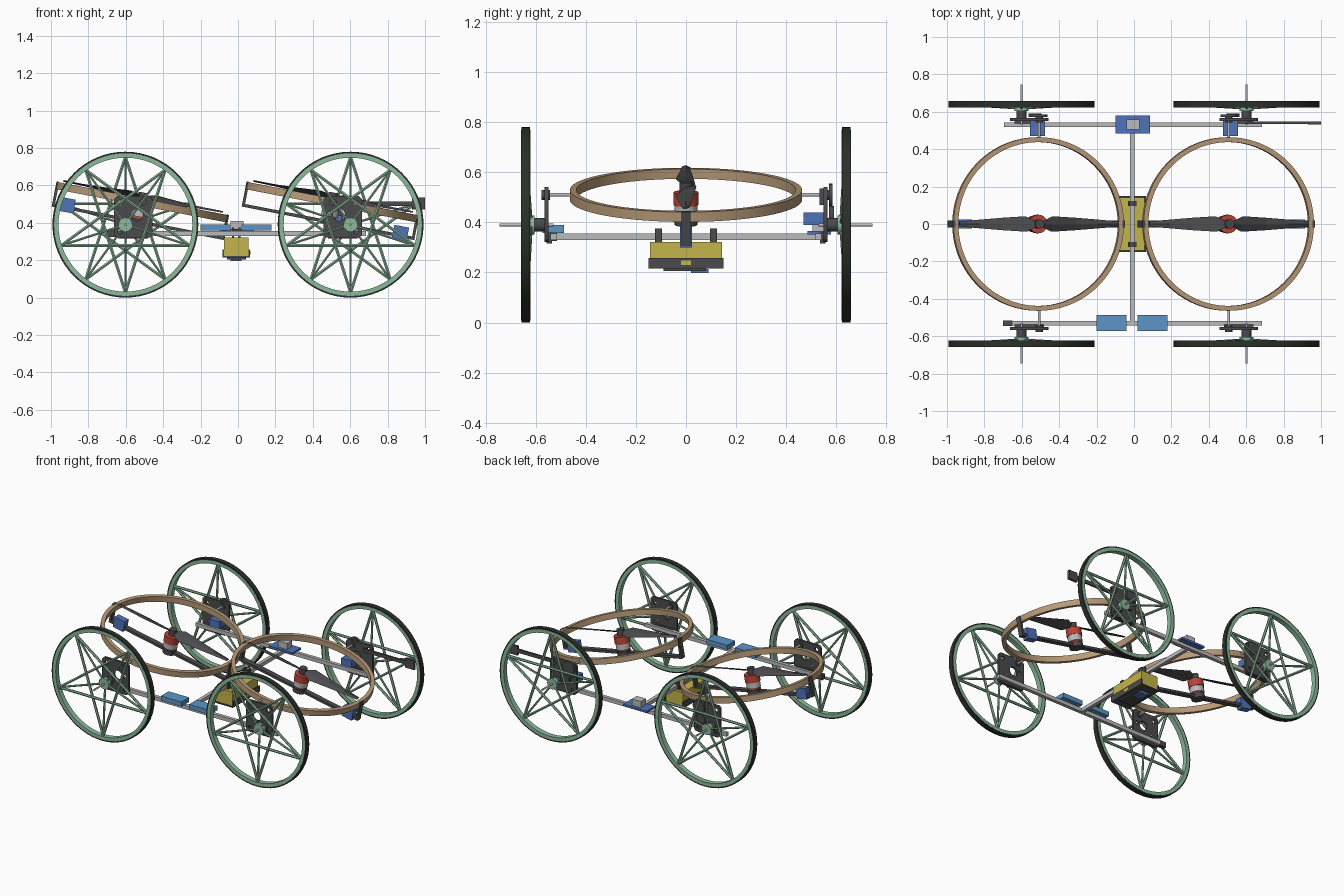
import bpy, bmesh
from math import pi, sin, cos, radians
from mathutils import Matrix, Vector

cube = bpy.data.objects.get("Cube")
if cube:
    bpy.data.objects.remove(cube)


def material(name, r, g, b):
    m = bpy.data.materials.new(name)
    m.use_nodes = True
    m.diffuse_color = (r, g, b, 1)
    m.node_tree.nodes["Principled BSDF"].inputs["Base Color"].default_value = (r, g, b, 1)
    return m


GREEN = material("pale green", 0.27, 0.49, 0.33)
TYRE = material("black rubber", 0.025, 0.03, 0.025)
DARK = material("dark grey", 0.07, 0.07, 0.075)
TAN = material("tan wood", 0.48, 0.33, 0.19)
SILVER = material("light grey", 0.5, 0.5, 0.51)
YELLOW = material("yellow", 0.56, 0.46, 0.07)
RED = material("red", 0.5, 0.06, 0.04)
BLUE = material("blue", 0.08, 0.17, 0.48)
SKY = material("sky blue", 0.11, 0.3, 0.57)
I = Matrix()


def finish(name, bm, mat, M=I, smooth=False):
    bmesh.ops.recalc_face_normals(bm, faces=bm.faces)
    me = bpy.data.meshes.new(name)
    bm.to_mesh(me)
    bm.free()
    me.materials.append(mat)
    ob = bpy.data.objects.new(name, me)
    ob.matrix_world = M
    bpy.context.collection.objects.link(ob)
    if smooth:
        bpy.ops.object.select_all(action='DESELECT')
        ob.select_set(True)
        bpy.context.view_layer.objects.active = ob
        bpy.ops.object.shade_smooth_by_angle(angle=radians(35))
    return ob


def box(name, x, y, z, mat, M=I):
    """Box from three (low, high) ranges."""
    bm = bmesh.new()
    bmesh.ops.create_cube(bm, size=1)
    for v in bm.verts:
        v.co = [(r[0] + r[1]) / 2 + c * (r[1] - r[0]) for r, c in zip((x, y, z), v.co)]
    return finish(name, bm, mat, M)


def add_rod(bm, p, q, r, sides=8):
    p, q = Vector(p), Vector(q)
    T = Matrix.Translation((p + q) / 2) @ (q - p).to_track_quat('Z', 'Y').to_matrix().to_4x4()
    bmesh.ops.create_cone(bm, cap_ends=True, segments=sides, radius1=r, radius2=r,
                          depth=(q - p).length, matrix=T)


def rod(name, p, q, r, mat, M=I, sides=16):
    bm = bmesh.new()
    add_rod(bm, p, q, r, sides)
    return finish(name, bm, mat, M, True)


def hoop(name, r0, r1, half, mat, M, n=64):
    """Ring with a rectangular section around local z."""
    bm = bmesh.new()
    loops = [[bm.verts.new((r * cos(2 * pi * i / n), r * sin(2 * pi * i / n), z)) for i in range(n)]
             for r, z in ((r0, -half), (r1, -half), (r1, half), (r0, half))]
    for a, b in zip(loops, loops[1:] + loops[:1]):
        for i in range(n):
            j = (i + 1) % n
            bm.faces.new((a[i], a[j], b[j], b[i]))
    return finish(name, bm, mat, M, True)


def plate(name, outline, holes, half, mat, M):
    """Flat sheet with round holes, turned into a mesh from a filled curve."""
    cu = bpy.data.curves.new(name, 'CURVE')
    cu.dimensions, cu.fill_mode, cu.extrude = '2D', 'BOTH', half
    rings = [outline] + [[(x + r * cos(k * pi / 8), y + r * sin(k * pi / 8)) for k in range(16)]
                         for x, y, r in holes]
    for pts in rings:
        s = cu.splines.new('POLY')
        s.points.add(len(pts) - 1)
        for p, c in zip(s.points, pts):
            p.co = (*c, 0, 1)
        s.use_cyclic_u = True
    cu.materials.append(mat)
    ob = bpy.data.objects.new(name, cu)
    ob.matrix_world = M
    bpy.context.collection.objects.link(ob)


UPRIGHT = Matrix.Rotation(pi / 2, 4, 'X')   # local y -> z, local z -> -y
AXLE_Z, PIVOT_Z = 0.4, 0.52


def wheel(name, x, s):
    M = Matrix.Translation((x, s * 0.64, AXLE_Z)) @ UPRIGHT
    hoop(name + "_tyre", 0.378, 0.39, 0.017, TYRE, M)
    hoop(name + "_rim", 0.358, 0.381, 0.018, GREEN, M)
    # five pointed star of chords plus spokes dished in to the hub
    start = s * pi / 2
    tips = [Vector((cos(start + k * 2 * pi / 5), sin(start + k * 2 * pi / 5), 0)) * 0.362 for k in range(5)]
    bm = bmesh.new()
    for k in range(5):
        add_rod(bm, tips[k], tips[(k + 2) % 5], 0.009, 6)
        add_rod(bm, tips[k], tips[k] * 0.07 + Vector((0, 0, s * 0.02)), 0.007, 6)
    finish(name + "_spokes", bm, GREEN, M, True)
    rod(name + "_hub", (x, s * 0.605, AXLE_Z), (x, s * 0.632, AXLE_Z), 0.038, GREEN)
    rod(name + "_collar", (x, s * 0.565, AXLE_Z), (x, s * 0.605, AXLE_Z), 0.027, DARK)
    rod(name + "_axle", (x, s * 0.53, AXLE_Z), (x, s * 0.745, AXLE_Z), 0.006, SILVER)


# wheels and their mounting plates
w, h, c = 0.103, 0.11, 0.015
OUTLINE = [(-w, c - h), (c - w, -h), (w - c, -h), (w, c - h), (w, h - c), (w - c, h), (c - w, h), (-w, h - c)]
for side, sx in (("right", -1), ("left", 1)):
    for end, s in (("front", -1), ("rear", 1)):
        name = end + "_" + side
        wheel(name + "_wheel", sx * 0.602, s)
        M = Matrix.Translation((sx * 0.56, s * 0.558, 0.442)) @ UPRIGHT @ Matrix.Diagonal((sx, 1, 1, 1))
        holes = [(-0.02, 0.01, 0.032), (0.07, 0.075, 0.014), (0.07, -0.08, 0.012),
                 (-0.07, -0.08, 0.012), (-0.07, 0.015, 0.012)]
        plate(name + "_mount_plate", OUTLINE, holes, 0.008, DARK, M)
        box(name + "_plate_foot", (sx * 0.56 - 0.08, sx * 0.56 + 0.08),
            sorted((s * 0.535, s * 0.557)), (0.325, 0.37), DARK)
        rod(name + "_ring_pivot", (sx * 0.507, s * 0.45, PIVOT_Z), (sx * 0.507, s * 0.575, PIVOT_Z), 0.007, SILVER)
        rod(name + "_pivot_cap", (sx * 0.507, s * 0.543, PIVOT_Z), (sx * 0.507, s * 0.578, PIVOT_Z), 0.02, DARK)
    # tilting servo and gear pair at the rear
    x = sx * 0.515 - 0.02
    box("rear_" + side + "_servo", (x - 0.02, x + 0.06), (0.47, 0.55), (0.4, 0.45), BLUE)
    rod("rear_" + side + "_large_gear", (sx * 0.507, 0.572, PIVOT_Z), (sx * 0.507, 0.586, PIVOT_Z), 0.045, DARK, sides=20)
    rod("rear_" + side + "_small_gear", (sx * 0.53, 0.572, 0.44), (sx * 0.53, 0.592, 0.44), 0.035, DARK, sides=14)


# tilted ducts, each with a propeller, motor and strut
def blade(name, turn, M):
    bm = bmesh.new()
    rows = []
    for r, chord, pitch in ((0.015, 0.03, 30), (0.07, 0.092, 26), (0.2, 0.07, 18), (0.32, 0.048, 12), (0.435, 0.028, 8)):
        a = radians(pitch)
        rows.append([bm.verts.new((r, k * chord / 2 * cos(a) - t * sin(a), k * chord / 2 * sin(a) + t * cos(a)))
                     for k, t in ((-1, 0), (0, 0.006), (1, 0), (0, -0.003))])
    for a, b in zip(rows, rows[1:]):
        for i in range(4):
            bm.faces.new((a[i], a[i - 1], b[i - 1], b[i]))
    bm.faces.new(rows[0])
    bm.faces.new(rows[-1])
    finish(name, bm, DARK, M @ Matrix.Translation((0, 0, 0.03)) @ Matrix.Rotation(turn, 4, 'Z'))


for side, x, out in (("right", -0.513, -1), ("left", 0.503, 1)):
    M = Matrix.Translation((x, 0, PIVOT_Z)) @ Matrix.Rotation(radians(11), 4, 'Y')
    name = side + "_duct"
    hoop(name + "_ring", 0.438, 0.464, 0.02, TAN, M, 72)
    blade(name + "_propeller_blade_a", 0, M)
    blade(name + "_propeller_blade_b", pi, M)
    box(name + "_strut", (-0.465, 0.465), (-0.018, 0.018), (-0.115, -0.098), DARK, M)
    for k in (-1, 1):
        box(name + "_strut_end", sorted((k * 0.455, k * 0.47)), (-0.018, 0.018), (-0.115, 0.022), DARK, M)
    box(name + "_speed_controller", (out * 0.39 - 0.04, out * 0.39 + 0.04), (-0.023, 0.023), (-0.13, -0.055), BLUE, M)
    for part, z0, z1, r, mat in (("motor_base", -0.122, -0.092, 0.045, DARK), ("motor_foot", -0.092, -0.08, 0.036, RED),
                                 ("motor_body", -0.08, -0.04, 0.046, SILVER), ("motor_bell", -0.04, 0.01, 0.05, RED),
                                 ("propeller_hub", 0.01, 0.052, 0.025, DARK)):
        rod(name + "_" + part, (0, 0, z0), (0, 0, z1), r, mat, M, 24)

# frame bars
for end, y in (("front", -0.53), ("rear", 0.53)):
    box(end + "_frame_bar", (-0.695, 0.685), (y - 0.012, y + 0.012), (0.34, 0.366), SILVER)
box("centre_frame_bar", (-0.022, 0.003), (-0.52, 0.52), (0.34, 0.366), SILVER)
box("front_bar_end_block", (-0.7, -0.65), (-0.545, -0.515), (0.335, 0.371), DARK)

# electronics on the frame
for side, x in (("right", -0.2), ("left", 0.02)):
    box("front_" + side + "_circuit_box", (x, x + 0.16), (-0.573, -0.487), (0.368, 0.4), SKY)
box("rear_circuit_board", (-0.1, 0.085), (0.485, 0.58), (0.362, 0.376), BLUE)
box("rear_receiver", (-0.04, 0.03), (0.505, 0.56), (0.376, 0.42), SILVER)

# sensor arm on the rear left
box("sensor_arm", (0.6, 0.95), (0.535, 0.547), (0.5, 0.525), DARK)
box("sensor_paddle", (0.93, 1.0), (0.533, 0.549), (0.48, 0.545), DARK)

# battery in its tray
box("battery", (-0.075, 0.057), (-0.143, 0.143), (0.232, 0.332), YELLOW)
box("tray_floor", (-0.083, 0.065), (-0.15, 0.15), (0.225, 0.233), DARK)
for x in (-0.083, 0.057):
    box("tray_wall", (x, x + 0.008), (-0.15, 0.15), (0.225, 0.268), DARK)
    box("tray_window", (x - 0.001, x + 0.009), (-0.02, 0.02), (0.24, 0.258), YELLOW)
box("tray_skid", (-0.06, 0.042), (-0.09, 0.08), (0.215, 0.226), DARK)
box("lower_circuit_board", (-0.04, 0.02), (0.02, 0.09), (0.207, 0.224), BLUE)
for y in (-0.11, 0.11):
    for x in (-0.032, 0.003):
        box("tray_hanger", (x, x + 0.01), (y - 0.014, y + 0.014), (0.33, 0.385), DARK)
    box("tray_hanger_cap", (-0.032, 0.013), (y - 0.014, y + 0.014), (0.366, 0.374), DARK)

# rest the tyres on the ground
for ob in bpy.context.collection.objects:
    if ob.type in {'MESH', 'CURVE'}:
        ob.location.z -= AXLE_Z - 0.39
